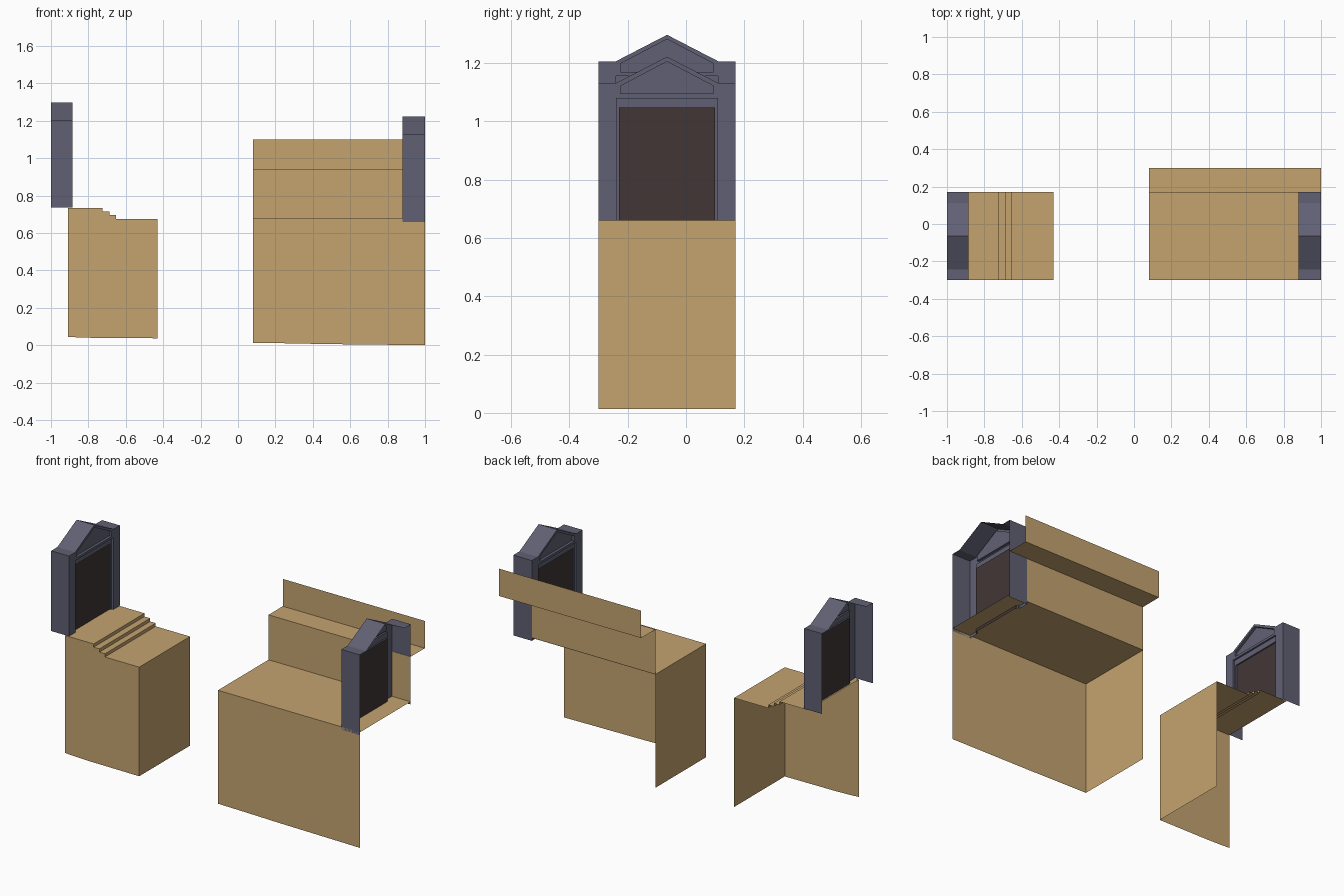
import bpy, bmesh
from mathutils import Vector

if "Cube" in bpy.data.objects:
    bpy.data.objects.remove(bpy.data.objects["Cube"])


def material(name, rgb):
    m = bpy.data.materials.new(name)
    m.diffuse_color = (*rgb, 1)
    m.use_nodes = True
    m.node_tree.nodes["Principled BSDF"].inputs["Base Color"].default_value = m.diffuse_color
    return m


SAND = material("sand", (0.558, 0.371, 0.162))
SLATE = material("slate_blue", (0.118, 0.118, 0.175))
DARK = material("dark_brown", (0.054, 0.037, 0.036))


def finish(bm, name, mat, ref, sign=1):
    """Turn every face away from ref (or towards it), then make the object."""
    bm.normal_update()
    for f in bm.faces:
        if f.normal.dot(f.calc_center_median() - Vector(ref)) * sign < 0:
            f.normal_flip()
    me = bpy.data.meshes.new(name)
    bm.to_mesh(me)
    bm.free()
    me.materials.append(mat)
    ob = bpy.data.objects.new(name, me)
    bpy.context.collection.objects.link(ob)
    return ob


def sheet(name, path, offset, mat, ref, sign=1, close=False):
    """Sweep an open or closed path of points along offset."""
    bm = bmesh.new()
    a = [bm.verts.new(p) for p in path]
    b = [bm.verts.new(Vector(p) + Vector(offset)) for p in path]
    n = len(a)
    for i in range(n if close else n - 1):
        j = (i + 1) % n
        bm.faces.new((a[i], a[j], b[j], b[i]))
    return finish(bm, name, mat, ref, sign)


def plate(name, loops, mat, ref):
    """Fill an outline, with further loops as holes."""
    bm = bmesh.new()
    edges = []
    for loop in loops:
        vs = [bm.verts.new(p) for p in loop]
        edges += [bm.edges.new((vs[i - 1], vs[i])) for i in range(len(vs))]
    bmesh.ops.triangle_fill(bm, use_beauty=True, use_dissolve=False, edges=edges)
    return finish(bm, name, mat, ref)


Y0, Y1, YM = -0.30, 0.17, -0.065
DEPTH = (0, Y1 - Y0, 0)


def mirror(half):
    """Complete a (y, z) half profile about the gate's centre line."""
    return half + [(2 * YM - y, z) for y, z in reversed(half) if abs(y - YM) > 1e-6]


def gate(side, x_front, x_back, z0):
    d = 1 if x_back > x_front else -1

    def at(profile, depth):
        return [(x_front + d * depth, y, z0 + z) for y, z in profile]

    outer = mirror([(Y0, 0), (Y0, 0.47), (-0.243, 0.47), (YM, 0.562)])
    opening = mirror([(-0.24, 0), (-0.24, 0.42)])
    inner = mirror([(-0.23, 0), (-0.23, 0.388)])
    pediment = mirror([(-0.225, 0.434), (-0.225, 0.463), (YM, 0.547)])
    behind = (x_back + d, YM, z0 + 0.3)
    core = (x_front + d * 0.05, YM, z0 + 0.2)
    # roof and outer side walls, open at the back
    sheet(side + "_gate_shell", at(outer, 0), (x_back - x_front, 0, 0), SLATE, core)
    # gabled front with door opening and pediment cut out
    plate(side + "_gate_front", [at(outer + opening[::-1], 0), at(pediment, 0)], SLATE, behind)
    # recessed pediment
    ped_c = (x_front, YM, z0 + 0.47)
    sheet(side + "_pediment_reveal", at(pediment, 0), (d * 0.015, 0, 0), SLATE, ped_c, -1, True)
    plate(side + "_pediment_back", [at(pediment, 0.015)], SLATE, behind)
    # stepped door surround
    sheet(side + "_door_reveal", at(opening, 0), (d * 0.01, 0, 0), SLATE, core, -1)
    plate(side + "_door_surround", [at(opening + inner[::-1], 0.01)], SLATE, behind)
    sheet(side + "_inner_reveal", at(inner, 0.01), (d * 0.008, 0, 0), SLATE, core, -1)
    # dark doorway
    plate(side + "_doorway", [at(inner, 0.018)], DARK, behind)


gate("left", -0.885, -1.0, 0.735)
gate("right", 0.88, 1.0, 0.66)

# left platform: stepped top and end wall, then front wall
steps = [(-0.91, 0.733), (-0.725, 0.733), (-0.725, 0.714), (-0.688, 0.714),
         (-0.688, 0.695), (-0.652, 0.695), (-0.652, 0.676), (-0.43, 0.676)]
left_base = [(-0.43, 0.037), (-0.76, 0.039), (-0.86, 0.042), (-0.91, 0.045)]
inside = (-0.95, -0.06, 0.2)
sheet("left_platform_top", [(x, Y0, z) for x, z in steps + left_base[:1]], DEPTH, SAND, inside)
plate("left_platform_front", [[(x, Y0, z) for x, z in steps + left_base]], SAND, inside)

# right platform: top and end wall, then front wall
top = [(1.0, 0.677), (0.08, 0.677)]
right_base = [(0.08, 0.013), (0.275, 0.01), (0.475, 0.006), (0.75, 0.003), (1.0, 0.0)]
inside = (0.6, -0.06, 0.3)
sheet("right_platform_top", [(x, Y0, z) for x, z in top + right_base[:1]], DEPTH, SAND, inside)
plate("right_platform_front", [[(x, Y0, z) for x, z in top + right_base]], SAND, inside)

# back wall of the right platform with its ledge
wall = [(Y1 - 0.002, 0.677), (Y1 - 0.002, 0.94), (0.30, 0.94), (0.30, 1.10)]
sheet("back_wall", [(0.08, y, z) for y, z in wall], (0.92, 0, 0), SAND, (0.54, 1.0, 0))
